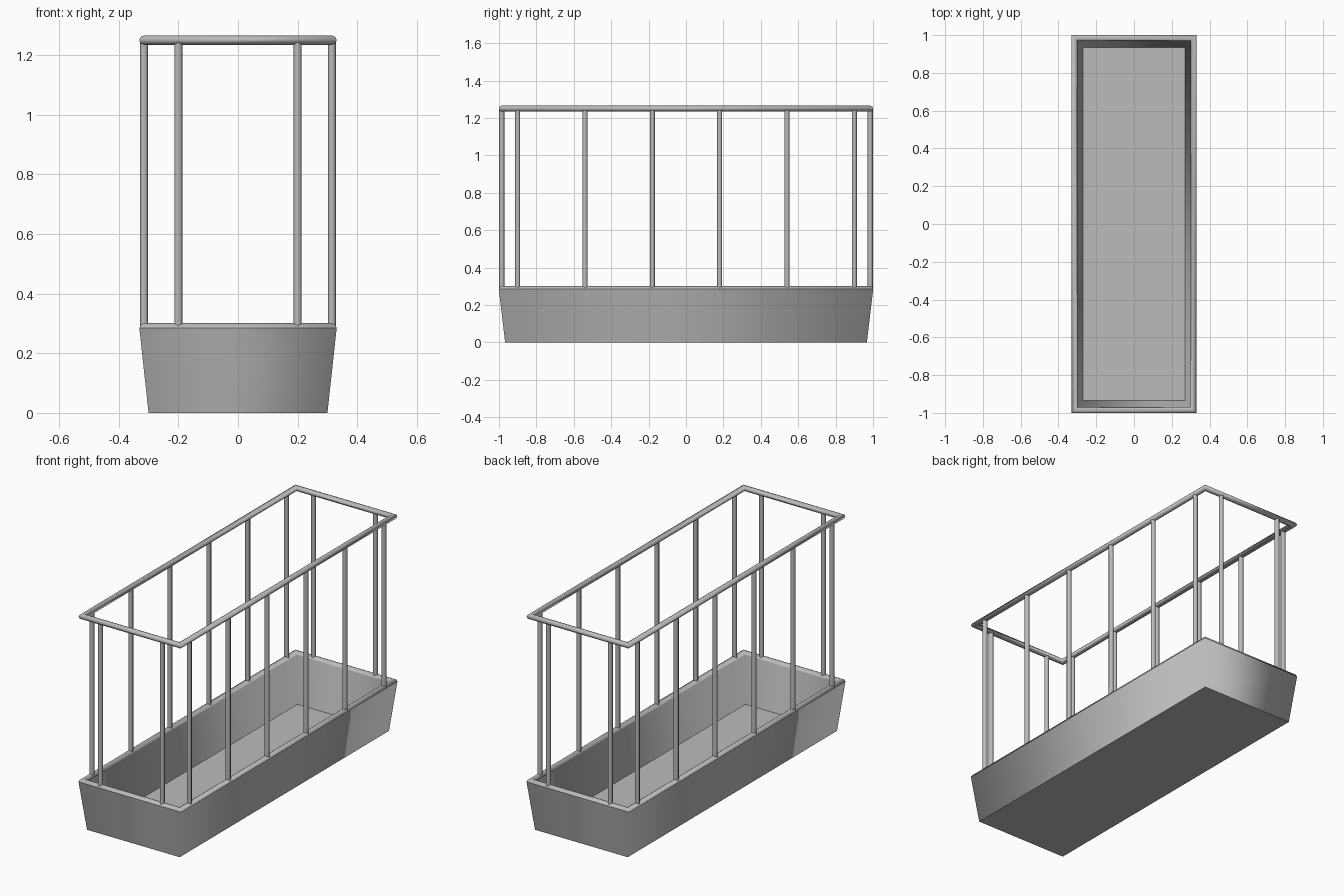
import bpy, bmesh
from math import sin, cos, pi

cube = bpy.data.objects.get("Cube")
if cube:
    bpy.data.objects.remove(cube, do_unlink=True)

grey = bpy.data.materials.new("plain grey")
grey.use_nodes = True
colour = (0.5, 0.5, 0.5, 1)
grey.diffuse_color = colour
grey.node_tree.nodes["Principled BSDF"].inputs["Base Color"].default_value = colour

HALF_X, HALF_Y = 0.315, 0.985   # centre line of the rim and handrail
RIM_Z, RAIL_Z = 0.285, 1.25
R = 0.016                       # tube radius
SIDES = 8


def finish(name, bm):
    bmesh.ops.recalc_face_normals(bm, faces=bm.faces)
    mesh = bpy.data.meshes.new(name)
    bm.to_mesh(mesh)
    bm.free()
    mesh.materials.append(grey)
    obj = bpy.data.objects.new(name, mesh)
    bpy.context.collection.objects.link(obj)
    return obj


def rectangle_loft(name, sections, closed):
    """Bridge rectangles given as (half width, half length, height)."""
    bm = bmesh.new()
    rings = [[bm.verts.new((sx * x, sy * y, z))
              for sx, sy in ((1, 1), (-1, 1), (-1, -1), (1, -1))]
             for x, y, z in sections]
    pairs = list(zip(rings, rings[1:]))
    if closed:
        pairs.append((rings[-1], rings[0]))
    for a, b in pairs:
        for i in range(4):
            j = (i + 1) % 4
            bm.faces.new((a[i], a[j], b[j], b[i])).smooth = True
    if not closed:
        # flat underside and floor with crisp borders
        for ring in (rings[0], rings[-1]):
            for edge in bm.faces.new(ring).edges:
                edge.smooth = False
        # crisp borders between the walls and the rounded rim
        for ring in (rings[1], rings[-2]):
            for i in range(4):
                bm.edges.get((ring[i], ring[(i + 1) % 4])).smooth = False
    return finish(name, bm)


def tube_sections(z, count):
    return [(HALF_X + R * cos(2 * pi * i / SIDES),
             HALF_Y + R * cos(2 * pi * i / SIDES),
             z + R * sin(2 * pi * i / SIDES)) for i in range(count)]


# Tapered hollow tub with a rounded rim
tub = [(0.30, 0.967, 0)] + tube_sections(RIM_Z, SIDES // 2 + 1) + [(0.27, 0.935, 0.015)]
rectangle_loft("tub", tub, closed=False)

# Mitred handrail
rectangle_loft("handrail", tube_sections(RAIL_Z, SIDES), closed=True)


# Upright posts between rim and handrail
def post(name, x, y):
    bm = bmesh.new()
    bmesh.ops.create_cone(bm, segments=SIDES, radius1=0.0135, radius2=0.0135,
                          depth=RAIL_Z - RIM_Z, cap_ends=False)
    bmesh.ops.translate(bm, verts=bm.verts, vec=(x, y, (RAIL_Z + RIM_Z) / 2))
    for face in bm.faces:
        face.smooth = True
    finish(name, bm)


for side, s in (("left", 1), ("right", -1)):
    for i in range(6):
        post(f"{side}_post_{i + 1}", s * HALF_X, -0.9 + 0.36 * i)
    for end, e in (("front", -1), ("back", 1)):
        post(f"{end}_{side}_post", s * 0.2, e * HALF_Y)
